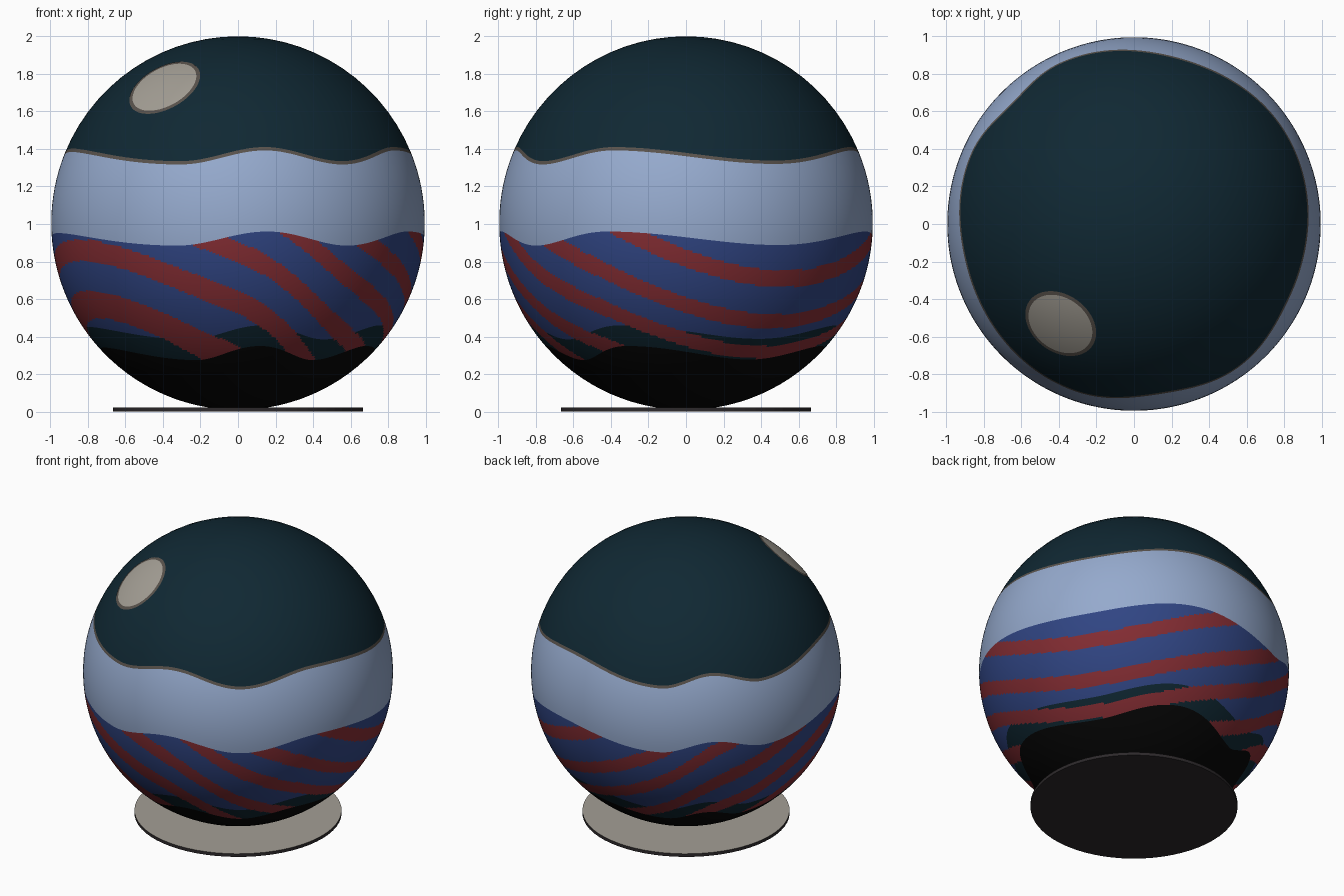
import bpy
import bmesh
from math import sin, cos, asin, pi, radians, degrees, sqrt
from mathutils import Vector

old = bpy.data.objects.get("Cube")
if old:
    bpy.data.objects.remove(old, do_unlink=True)

RADIUS = 0.995
CENTRE = Vector((0, 0, 1.005))


def material(name, r, g, b):
    m = bpy.data.materials.new(name)
    m.use_nodes = True
    m.diffuse_color = (r, g, b, 1)
    bsdf = m.node_tree.nodes["Principled BSDF"]
    bsdf.inputs["Base Color"].default_value = (r, g, b, 1)
    bsdf.inputs["Roughness"].default_value = 0.8
    return m


PALETTE = [
    material("deep teal", 0.005, 0.021, 0.033),
    material("trim grey", 0.10, 0.085, 0.072),
    material("pale blue", 0.30, 0.40, 0.61),
    material("navy blue", 0.030, 0.060, 0.23),
    material("dark red", 0.23, 0.026, 0.033),
    material("black", 0.002, 0.002, 0.002),
    material("warm beige", 0.37, 0.345, 0.30),
    material("charcoal", 0.026, 0.022, 0.024),
]
TEAL, TRIM, PALE, NAVY, RED, BLACK, BEIGE, CHARCOAL = range(8)

# Crests and troughs of the wavy bands: azimuth from the front, height
KNOTS = [(9, 1.41), (36, 1.335), (65, 1.41), (120, 1.338), (164, 1.41),
         (205, 1.335), (225, 1.41), (247, 1.333), (285, 1.402),
         (341, 1.335), (369, 1.41)]


def wave(phi):
    a = (degrees(phi) - KNOTS[0][0]) % 360 + KNOTS[0][0]
    for (a0, z0), (a1, z1) in zip(KNOTS, KNOTS[1:]):
        if a <= a1:
            return z0 + (z1 - z0) * (1 - cos(pi * (a - a0) / (a1 - a0))) / 2
    return KNOTS[-1][1]


def wave_edge(drop):
    """Latitude of the wave lowered by a given height."""
    return lambda phi: asin((wave(phi) - drop - CENTRE.z) / RADIUS)


def banded_ball(name, radius, edges, rows, pick, segments):
    """Sphere whose rows of faces follow the given latitude edges."""
    bm = bmesh.new()
    grid, bands = [], []
    for band, count in enumerate(rows):
        last = band == len(rows) - 1
        for step in range(count + last):
            ring = []
            for s in range(segments):
                phi = 2 * pi * s / segments
                top, low = edges[band](phi), edges[band + 1](phi)
                lat = top + (low - top) * step / count
                ring.append(bm.verts.new(radius * Vector(
                    (cos(lat) * sin(phi), -cos(lat) * cos(phi), sin(lat)))))
            grid.append(ring)
        bands += [band] * count
    for band, upper, lower in zip(bands, grid, grid[1:]):
        for s in range(segments):
            t = (s + 1) % segments
            face = bm.faces.new((upper[s], lower[s], lower[t], upper[t]))
            face.smooth = True
            face.material_index = pick(band, face.calc_center_median())
    bmesh.ops.remove_doubles(bm, verts=bm.verts, dist=1e-5)
    return finish(name, bm)


def finish(name, bm):
    mesh = bpy.data.meshes.new(name)
    bm.to_mesh(mesh)
    bm.free()
    for m in PALETTE:
        mesh.materials.append(m)
    obj = bpy.data.objects.new(name, mesh)
    bpy.context.collection.objects.link(obj)
    return obj


# Tilted red stripes, swept around a leaning axis
STRIPES = (-0.975, -0.74, -0.5, -0.24, 0.0, 0.29, 0.56)
LEAN = Vector((sin(radians(125)), -cos(radians(125)), 0)) * 0.6


def ball_colour(band, p):
    if band in (3, 4):
        phi = Vector((0, -1)).angle_signed(Vector((p.x, p.y)))
        phi = -phi if p.x * phi < 0 else phi
        level = p.z + LEAN.dot(p) - 0.5 * (wave(phi) - 1.375)
        if any(abs(level - c) < 0.052 for c in STRIPES):
            return RED
    return (TEAL, TRIM, PALE, NAVY, TEAL, BLACK)[band]


ball = banded_ball(
    "ball", RADIUS,
    [lambda a: pi / 2, wave_edge(0), wave_edge(0.018), wave_edge(0.45),
     wave_edge(0.95), wave_edge(1.06), lambda a: -pi / 2],
    [14, 1, 10, 48, 10, 14], ball_colour, 360)
ball.location = CENTRE

# Round spot with a thin rim, lying on the upper front
spot = banded_ball(
    "spot", RADIUS + 0.003,
    [lambda a: pi / 2, lambda a: pi / 2 - 0.187, lambda a: pi / 2 - 0.208],
    [6, 1], lambda band, p: (BEIGE, TRIM)[band], 64)
spot.location = CENTRE
spot.rotation_mode = "QUATERNION"
spot.rotation_quaternion = Vector((0, 0, 1)).rotation_difference(
    Vector((-0.39, -0.53, 0.72)))

# Flat round base, pale on top
bm = bmesh.new()
bmesh.ops.create_cone(bm, cap_ends=True, segments=64, radius1=0.665,
                      radius2=0.665, depth=0.022)
bm.normal_update()
for face in bm.faces:
    face.material_index = BEIGE if face.normal.z > 0.5 else CHARCOAL
base = finish("base_disc", bm)
base.location.z = 0.011
